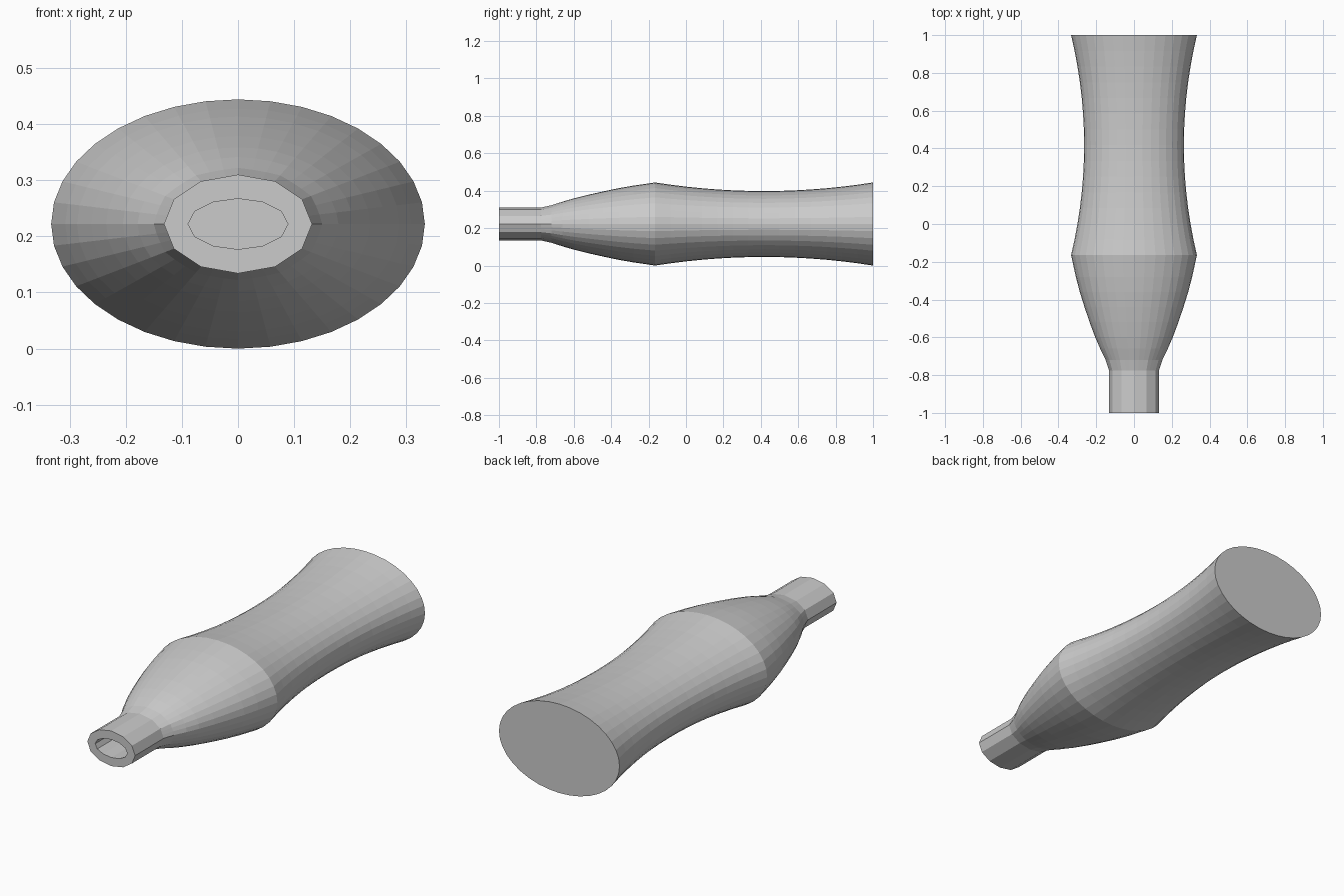
import bpy, bmesh, math

if "Cube" in bpy.data.objects:
    bpy.data.objects.remove(bpy.data.objects["Cube"])

SEG, NECK_SIDES = 36, 12
CZ, FLAT, WALL = 0.222, 0.667, 0.043


def ring(bm, y, r, neck=0.0, inset=0.0):
    """Oval ring at depth y; neck=1 turns it into a 12-sided oval."""
    a, b = r - inset, r * FLAT - inset
    step = 2 * math.pi / NECK_SIDES
    verts = []
    for i in range(SEG):
        t = 2 * math.pi * i / SEG
        k = math.cos(step / 2) / math.cos(t % step - step / 2)
        k = 1 + (k - 1) * neck
        verts.append(bm.verts.new((a * k * math.cos(t), y, CZ + b * k * math.sin(t))))
    return verts


# Side profile from neck mouth to base: (y, half width, neck blend)
profile = [(-1.0, 0.132, 1), (-0.775, 0.132, 1), (-0.72, 0.15, 0.6),
           (-0.66, 0.179, 0.2), (-0.6, 0.205, 0), (-0.52, 0.235, 0),
           (-0.44, 0.262, 0), (-0.36, 0.287, 0), (-0.28, 0.308, 0),
           (-0.22, 0.321, 0)]
for i in range(15):
    y = -0.165 + 1.165 * i / 14
    profile.append((y, 0.264 + 0.069 * ((y - 0.4175) / 0.5825) ** 2, 0))

bm = bmesh.new()
# Outer skin runs base to mouth, inner skin runs mouth to inner base
rings = [ring(bm, *p) for p in reversed(profile)]
for y, r, n in profile:
    rings.append(ring(bm, min(y, 1 - WALL), r, n, WALL))

for a, b in zip(rings, rings[1:]):
    for i in range(SEG):
        j = (i + 1) % SEG
        bm.faces.new((a[i], a[j], b[j], b[i]))
bm.faces.new(rings[0])
bm.faces.new(rings[-1])
bmesh.ops.recalc_face_normals(bm, faces=bm.faces)

mesh = bpy.data.meshes.new("bottle")
bm.to_mesh(mesh)
bm.free()
bpy.context.collection.objects.link(bpy.data.objects.new("bottle", mesh))
